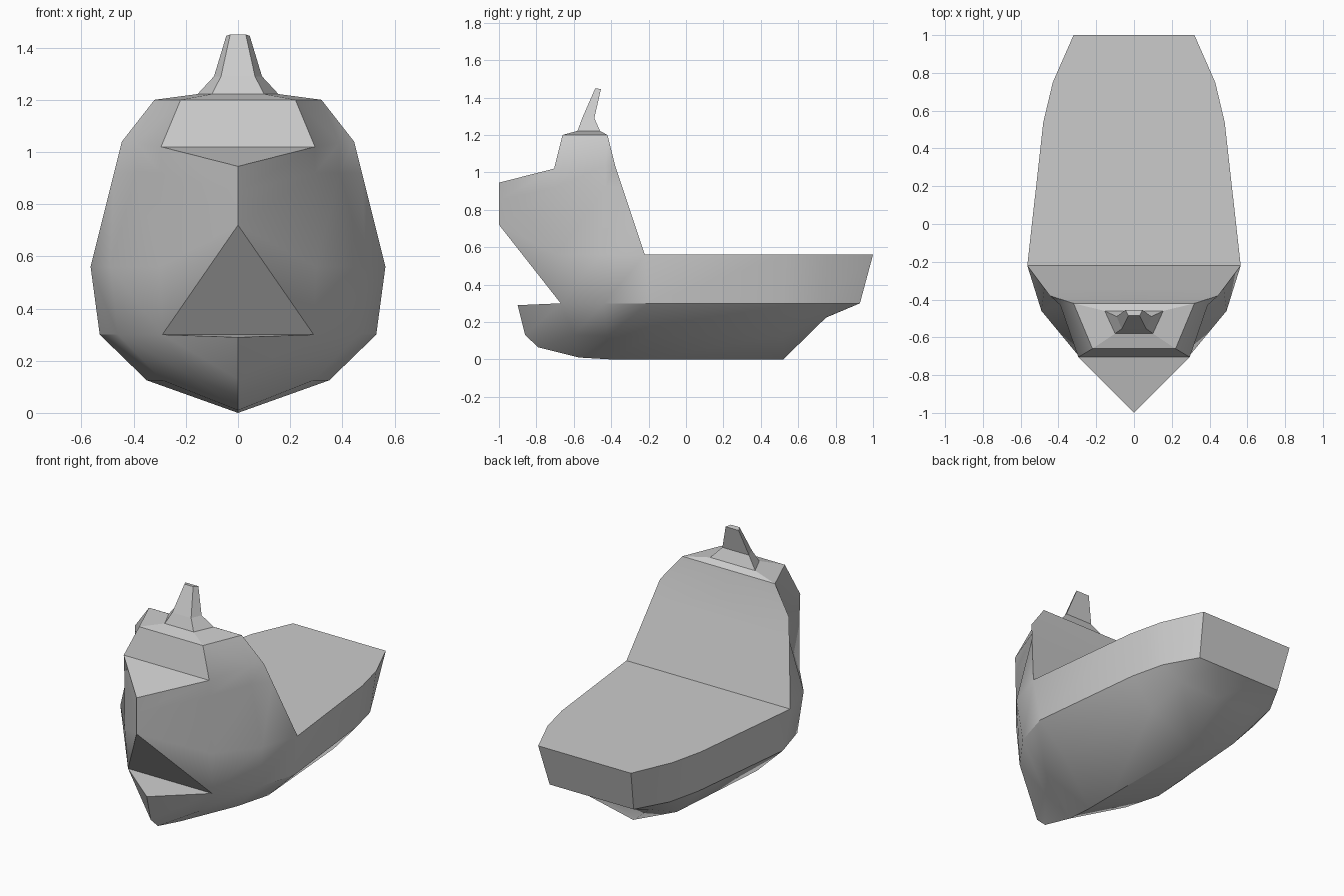
import bpy, bmesh, math

if "Cube" in bpy.data.objects:
    bpy.data.objects.remove(bpy.data.objects["Cube"])

def make(name, faces, angle=None):
    """Build a closed mesh from right-half faces, mirrored over x = 0."""
    bm = bmesh.new()
    for f in faces:
        for s in (1, -1):
            pts = []
            for x, y, z in f:
                p = (s * x, y, z)
                if p not in pts:
                    pts.append(p)
            if len(pts) > 2:
                bm.faces.new([bm.verts.new(p) for p in pts])
    bmesh.ops.remove_doubles(bm, verts=bm.verts, dist=1e-4)
    bmesh.ops.recalc_face_normals(bm, faces=bm.faces)
    me = bpy.data.meshes.new(name)
    bm.to_mesh(me)
    bm.free()
    ob = bpy.data.objects.new(name, me)
    bpy.context.collection.objects.link(ob)
    if angle:
        bpy.context.view_layer.objects.active = ob
        ob.select_set(True)
        bpy.ops.object.shade_smooth_by_angle(angle=math.radians(angle))
        ob.select_set(False)
    return ob

def loft(rows):
    return [(a[i], a[i + 1], b[i + 1], b[i])
            for a, b in zip(rows, rows[1:]) for i in range(len(a) - 1)]

def to_centre(line):
    return loft([[p, (0, p[1], p[2])] for p in line])

# lower hull stations, bow bulb to stern: keel, bilge, chine
lower = [
    [(0, -.79, .065), (0, -.86, .13), (0, -.90, .29)],
    [(0, -.57, .01), (.16, -.60, .13), (.29, -.67, .30)],
    [(0, -.40, 0), (.29, -.42, .125), (.46, -.44, .30)],
    [(0, -.20, 0), (.35, -.20, .125), (.53, -.20, .30)],
    [(0, .52, 0), (.30, .52, .13), (.45, .52, .30)],
    [(0, .74, .22), (.27, .75, .225), (.40, .73, .30)],
    [(0, .93, .30), (.15, .93, .30), (.29, .93, .30)],
]
# aft deck edge
deck = [(.565, -.22, .56), (.48, .54, .56), (.43, .75, .56), (.32, 1, .56)]
# high bow stations, stem to rear bulkhead
bow = [
    [(0, -1, .72), (0, -1, .72), (0, -1, .85), (0, -1, .945)],
    [lower[1][2], (.30, -.69, .56), (.295, -.70, .92), (.295, -.705, 1.02)],
    [lower[2][2], (.49, -.46, .56), (.39, -.43, .92), (.39, -.43, 1.035)],
    [lower[3][2], deck[0], (.475, -.34, .92), (.445, -.38, 1.04)],
]
stem, b_top, c_top, d_top = [r[-1] for r in bow]
roof_f, roof_b = (.22, -.66, 1.20), (.32, -.42, 1.20)

faces = loft(lower) + loft(bow)
faces += loft([[r[2], d] for r, d in zip(lower[3:], deck)])      # aft sides
faces += to_centre(deck) + to_centre([lower[6][2], deck[3]])     # deck, transom
faces += to_centre([bow[3][1], bow[3][2], d_top, roof_b])        # rear bulkhead
faces += to_centre([bow[0][0], lower[1][2]])                     # bow overhang
faces += to_centre([lower[0][2], lower[1][2]])                   # bulb top
faces += to_centre([stem, b_top, roof_f, roof_b])                # foredeck, cabin
faces += [(roof_f, b_top, c_top, roof_b), (roof_b, c_top, d_top)]
make("hull_and_wheelhouse", faces, 36)

# roof cap tapering into the mast: front and back half-points per level
mast = [
    [roof_f, roof_b],
    [(.10, -.58, 1.222), (.155, -.46, 1.222)],
    [(.065, -.555, 1.29), (.092, -.49, 1.29)],
    [(.03, -.485, 1.45), (.045, -.455, 1.445)],
]
mf = loft(mast) + to_centre(mast[0]) + to_centre(mast[-1])
mf += to_centre([r[0] for r in mast]) + to_centre([r[1] for r in mast])
make("mast", mf)
